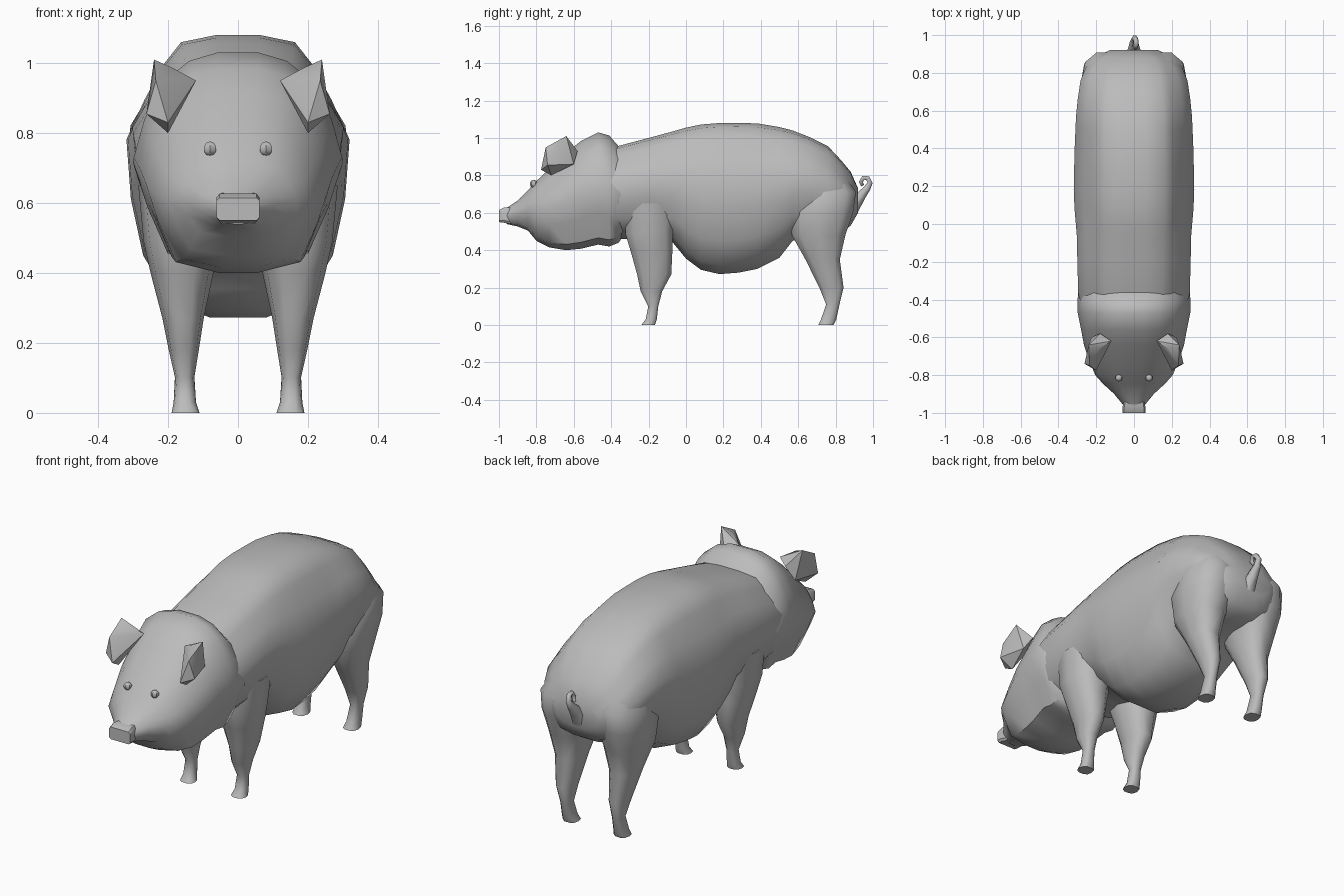
import bpy, bmesh, math
from mathutils import Vector

if "Cube" in bpy.data.objects:
    bpy.data.objects.remove(bpy.data.objects["Cube"])

hide = bpy.data.materials.new("grey_hide")
hide.diffuse_color = (0.5, 0.5, 0.5, 1)
hide.use_nodes = True
hide.node_tree.nodes["Principled BSDF"].inputs["Base Color"].default_value = hide.diffuse_color


def finish(bm, name, angle=50):
    """Turn a bmesh into a named, shaded object."""
    bmesh.ops.recalc_face_normals(bm, faces=bm.faces)
    me = bpy.data.meshes.new(name)
    bm.to_mesh(me)
    bm.free()
    ob = bpy.data.objects.new(name, me)
    bpy.context.collection.objects.link(ob)
    me.materials.append(hide)
    bpy.ops.object.select_all(action='DESELECT')
    ob.select_set(True)
    bpy.context.view_layer.objects.active = ob
    bpy.ops.object.shade_smooth_by_angle(angle=math.radians(angle))
    return ob


def loft(name, rings, angle=50):
    """Skin a list of closed rings and cap both ends."""
    bm = bmesh.new()
    vs = [[bm.verts.new(p) for p in r] for r in rings]
    n = len(rings[0])
    for a, b in zip(vs, vs[1:]):
        for i in range(n):
            j = (i + 1) % n
            bm.faces.new((a[i], a[j], b[j], b[i]))
    bm.faces.new(vs[0])
    bm.faces.new(vs[-1][::-1])
    return finish(bm, name, angle)


def section(half, y, zb, zt, w):
    """Mirror a normalised half outline into a full cross-section."""
    pts = [(x * w, y, zb + t * (zt - zb)) for x, t in half]
    return pts + [(-x, yy, z) for x, yy, z in reversed(pts)]


# Body: stations are y, bottom, top, half width
body_half = [(.25, 0), (.6, .06), (.85, .22), (.96, .42), (1, .63),
             (.84, .77), (.66, .9), (.51, .975), (.2, 1)]
body = [(-.46, .48, .92, .27), (-.37, .46, .955, .295), (-.2, .46, 1.0, .3),
        (-.07, .44, 1.035, .302), (0, .355, 1.055, .308), (.08, .295, 1.072, .315),
        (.18, .272, 1.08, .319), (.28, .28, 1.08, .317), (.38, .3, 1.078, .315),
        (.5, .36, 1.058, .31), (.57, .45, 1.04, .307), (.66, .48, 1.005, .298),
        (.76, .49, .955, .283), (.83, .5, .88, .255), (.88, .53, .82, .21),
        (.92, .6, .73, .13)]
loft("body", [section(body_half, *s) for s in body])

# Head, tapering from the neck crease to the muzzle
head_half = [(.2, 0), (.67, .06), (.86, .28), (1, .5), (.9, .68),
             (.72, .86), (.47, .96), (.2, 1)]
head = [(-.32, .5, .92, .27), (-.36, .44, .955, .295), (-.41, .42, 1.013, .3),
        (-.47, .43, 1.03, .298), (-.56, .408, .985, .28), (-.64, .4, .92, .265),
        (-.73, .415, .835, .235), (-.8, .45, .77, .205), (-.845, .505, .72, .165),
        (-.9, .527, .665, .105), (-.96, .54, .625, .056)]
loft("head", [section(head_half, *s) for s in head])

# Flared snout disc
snout_half = [(.85, 0), (1, .15), (1, .85), (.85, 1)]
loft("snout", [section(snout_half, *s) for s in
               [(-.94, .54, .628, .055), (-.975, .547, .627, .062), (-1, .55, .615, .062)]], 35)


def leg(name, side, levels):
    """Rounded leg from levels of z, back/front and inner/outer limits."""
    rings = []
    for z, y0, y1, x0, x1 in levels:
        ring = []
        for i in range(10):
            a = math.tau * i / 10
            c, s = (math.copysign(abs(f(a)) ** .8, f(a)) for f in (math.cos, math.sin))
            ring.append((side * ((x0 + x1) / 2 + c * (x1 - x0) / 2),
                         (y0 + y1) / 2 + s * (y1 - y0) / 2, z))
        rings.append(ring)
    loft(name, rings)


front_levels = [(0, -.24, -.165, .11, .19), (.03, -.217, -.155, .12, .184),
                (.1, -.203, -.147, .125, .18), (.18, -.245, -.125, .112, .198),
                (.27, -.265, -.075, .098, .216), (.4, -.302, -.068, .07, .25),
                (.49, -.33, -.065, .05, .27), (.65, -.33, -.05, .05, .285)]
hind_levels = [(0, .705, .79, .11, .19), (.03, .72, .805, .12, .184),
               (.11, .748, .822, .125, .18), (.2, .71, .845, .112, .2),
               (.35, .635, .826, .09, .23), (.48, .56, .858, .06, .265),
               (.6, .55, .9, .03, .285), (.71, .58, .915, .01, .28),
               (.84, .62, .83, .03, .2)]

# Folded ear outline for one side, and its root in the head
ear_pts = [(.12, -.62, .95), (.185, -.66, .985), (.24, -.64, 1.01), (.235, -.75, .95),
           (.262, -.74, .855), (.2, -.775, .83), (.2, -.72, .80),
           (.18, -.58, .93), (.225, -.6, .86)]

for side, tag in ((1, "left"), (-1, "right")):
    leg("front_leg_" + tag, side, front_levels)
    leg("hind_leg_" + tag, side, hind_levels)
    # Ear
    bm = bmesh.new()
    for x, y, z in ear_pts:
        bm.verts.new((side * x, y, z))
    bmesh.ops.convex_hull(bm, input=bm.verts)
    finish(bm, "ear_" + tag, 35)
    # Eye
    bm = bmesh.new()
    bmesh.ops.create_uvsphere(bm, u_segments=6, v_segments=5, radius=.021)
    bmesh.ops.translate(bm, verts=bm.verts, vec=(side * .08, -.815, .755))
    finish(bm, "eye_" + tag)

# Curled tail: tapering tube along a path of x, y, z, radius
path = [(0, .89, .63, .045), (0, .935, .69, .03), (0, .968, .73, .021),
        (.004, .984, .76, .016), (.01, .972, .785, .014), (.012, .948, .787, .013),
        (.008, .935, .765, .012), (0, .945, .745, .01)]
rings = []
for i, (x, y, z, r) in enumerate(path):
    a, b = path[max(i - 1, 0)], path[min(i + 1, len(path) - 1)]
    d = (Vector(b[:3]) - Vector(a[:3])).normalized()
    u = Vector((1, 0, 0))
    v = d.cross(u).normalized()
    rings.append([Vector((x, y, z)) + r * (u * math.cos(k * math.tau / 6) + v * math.sin(k * math.tau / 6))
                  for k in range(6)])
loft("tail", rings, 70)
